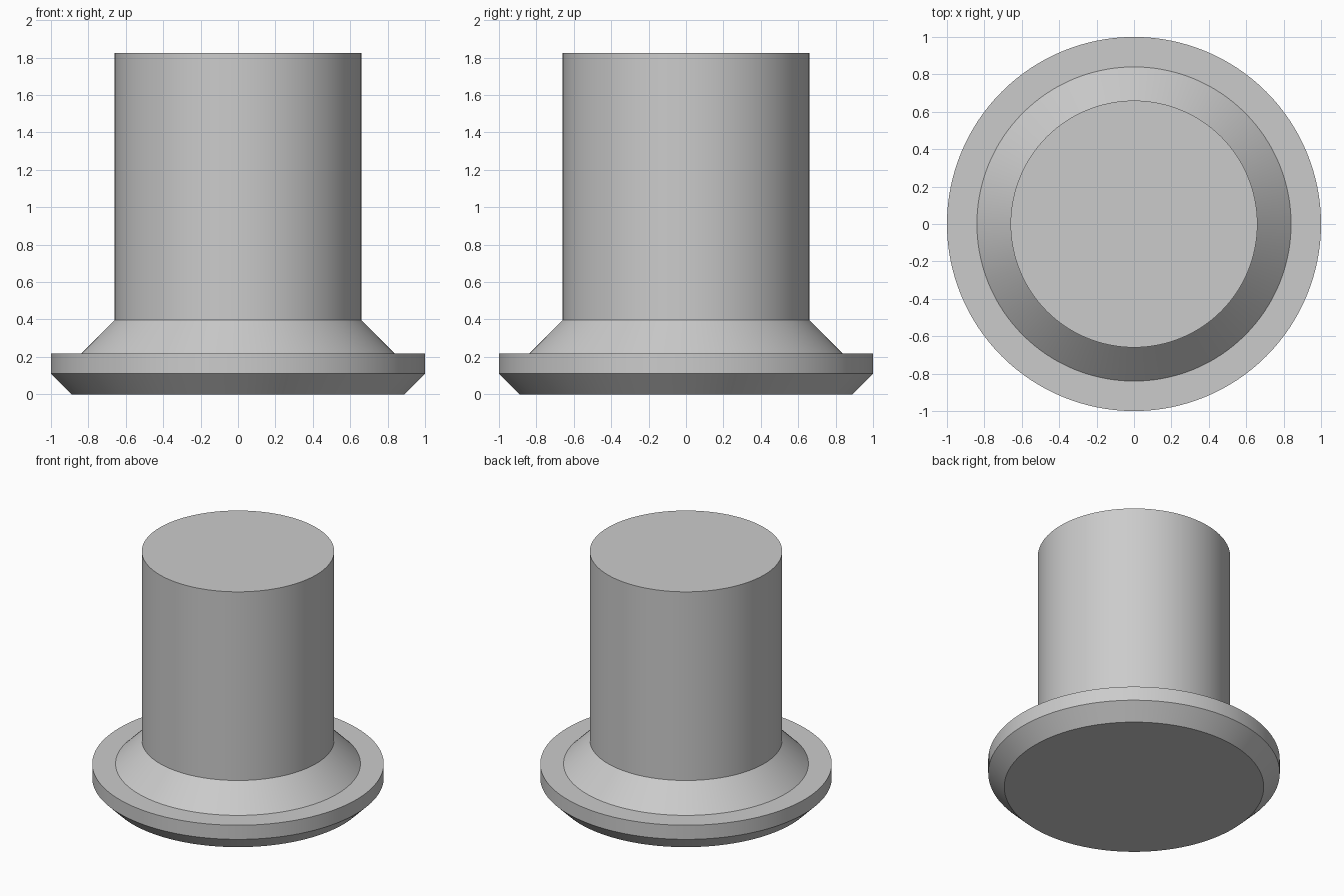
import bpy
import bmesh
import math

cube = bpy.data.objects.get("Cube")
if cube:
    bpy.data.objects.remove(cube, do_unlink=True)

SEGMENTS = 128

# Plain grey finish
grey = bpy.data.materials.new("plain_grey")
grey.use_nodes = True
colour = (0.6, 0.6, 0.6, 1)
grey.diffuse_color = colour
grey.node_tree.nodes["Principled BSDF"].inputs["Base Color"].default_value = colour

# Radius and height: chamfered flange, sloped collar, straight shaft
profile = [(0.89, 0), (1, 0.11), (1, 0.217), (0.84, 0.217),
           (0.66, 0.397), (0.66, 1.825)]

# Turn the profile into rings, bridge them and cap both ends
bm = bmesh.new()
rings = []
for radius, height in profile:
    angles = [2 * math.pi * i / SEGMENTS for i in range(SEGMENTS)]
    rings.append([bm.verts.new((radius * math.cos(a), radius * math.sin(a), height))
                  for a in angles])
for low, high in zip(rings, rings[1:]):
    for i in range(SEGMENTS):
        j = (i + 1) % SEGMENTS
        bm.faces.new((low[i], low[j], high[j], high[i]))
bm.faces.new(rings[0][::-1])
bm.faces.new(rings[-1])

mesh = bpy.data.meshes.new("flanged_plug")
bm.to_mesh(mesh)
bm.free()
mesh.materials.append(grey)
plug = bpy.data.objects.new("flanged_plug", mesh)
bpy.context.collection.objects.link(plug)

# Smooth round walls with crisp edges
bpy.ops.object.select_all(action="DESELECT")
plug.select_set(True)
bpy.context.view_layer.objects.active = plug
bpy.ops.object.shade_smooth_by_angle(angle=math.radians(30))
